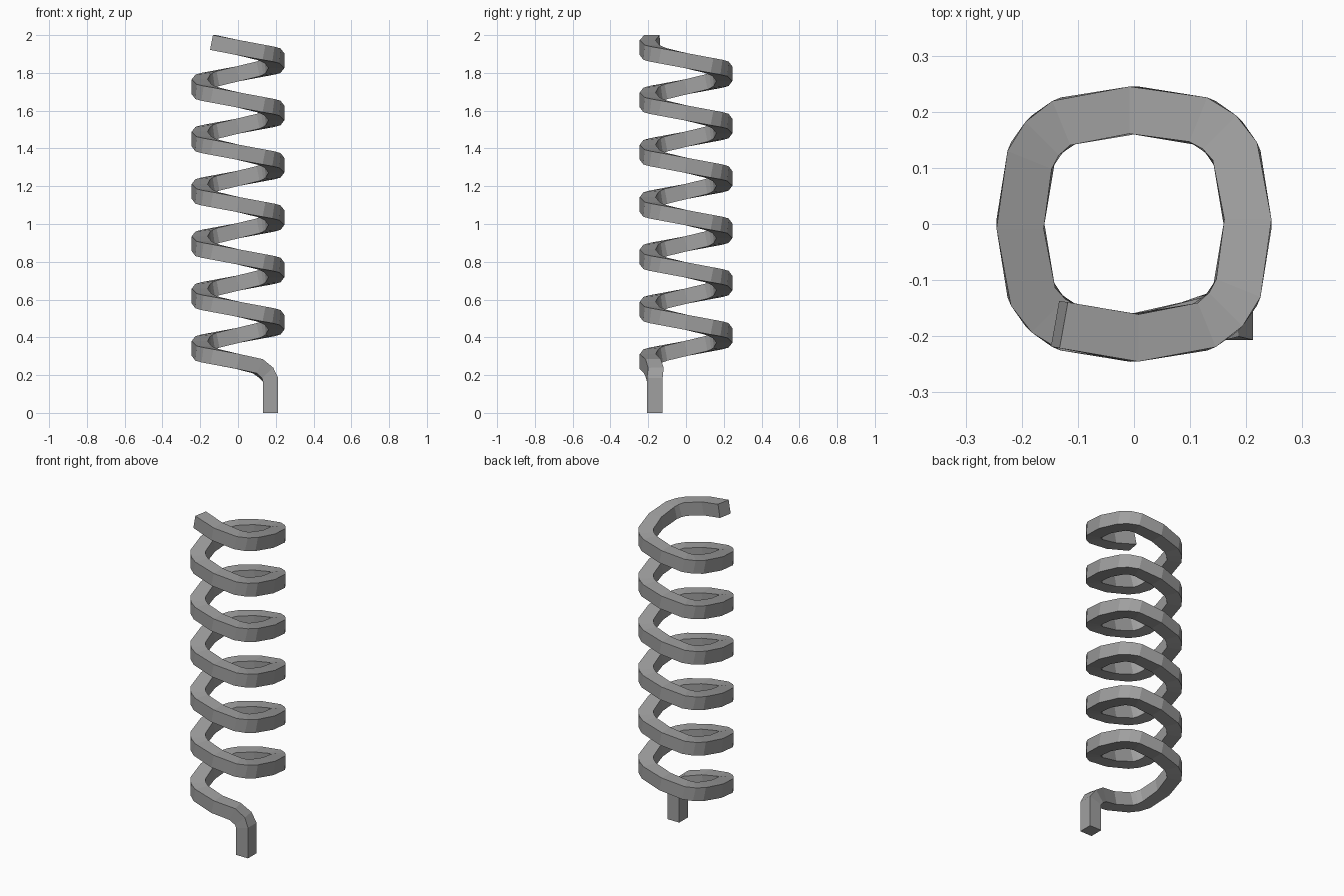
import bpy, bmesh
from mathutils import Vector, Matrix

cube = bpy.data.objects.get("Cube")
if cube:
    bpy.data.objects.remove(cube, do_unlink=True)

TURNS, PITCH, BASE_Z = 6, 0.277, 0.272
HALF_WIDTH, HALF_HEIGHT = 0.0415, 0.04
UP = Vector((0, 0, 1))

# Grey metal
metal = bpy.data.materials.new("grey metal")
metal.use_nodes = True
grey = (0.35, 0.35, 0.35, 1)
metal.diffuse_color = grey
metal.node_tree.nodes["Principled BSDF"].inputs["Base Color"].default_value = grey

# Straight post and the bend that leads into the coil
path = [Vector(p) for p in (
    (0.172, -0.165, 0), (0.172, -0.165, 0.175),
    (0.15, -0.165, 0.212), (0.105, -0.178, 0.247))]

# Rounded-square coil: one quarter of the turn, rotated and raised
quarter = [((0, -0.203), 0), ((-0.122, -0.183), 0.37),
           ((-0.158, -0.158), 0.5), ((-0.183, -0.122), 0.63)]
for q in range(TURNS * 4):
    spin = Matrix.Rotation(-q * 1.5707963, 3, 'Z')
    for (x, y), share in quarter:
        z = BASE_Z + (q + share) * PITCH / 4
        path.append(spin @ Vector((x, y, 0)) + UP * z)

# Open top end
path += [Vector((0, -0.203, BASE_Z + TURNS * PITCH)),
         Vector((-0.133, -0.179, 1.961))]


def sweep_square(points):
    """Sweep a mitred rectangular section along the points."""
    bm = bmesh.new()
    rings = []
    side = Vector((0, -1, 0))
    for i, p in enumerate(points):
        before = (p - points[i - 1]).normalized() if i else None
        after = (points[i + 1] - p).normalized() if i + 1 < len(points) else before
        before = before or after
        along = (before + after).normalized()
        flat = Vector((along.x, along.y, 0))
        if flat.length > 0.01:
            side = UP.cross(flat).normalized()
        top = along.cross(side).normalized()
        bend = after - before
        stretch = 1 / along.dot(after) - 1
        bend = bend.normalized() if bend.length > 1e-5 else Vector()
        ring = []
        for a, b in ((-1, -1), (1, -1), (1, 1), (-1, 1)):
            o = side * a * HALF_WIDTH + top * b * HALF_HEIGHT
            o += bend * o.dot(bend) * stretch
            ring.append(bm.verts.new(p + o))
        rings.append(ring)
    for r, s in zip(rings, rings[1:]):
        for k in range(4):
            n = (k + 1) % 4
            bm.faces.new((r[k], r[n], s[n], s[k]))
    bm.faces.new(rings[0])
    bm.faces.new(rings[-1])
    bmesh.ops.recalc_face_normals(bm, faces=bm.faces)
    return bm


bm = sweep_square(path)
mesh = bpy.data.meshes.new("coil_spring")
bm.to_mesh(mesh)
bm.free()
mesh.materials.append(metal)
spring = bpy.data.objects.new("coil_spring", mesh)
bpy.context.collection.objects.link(spring)
